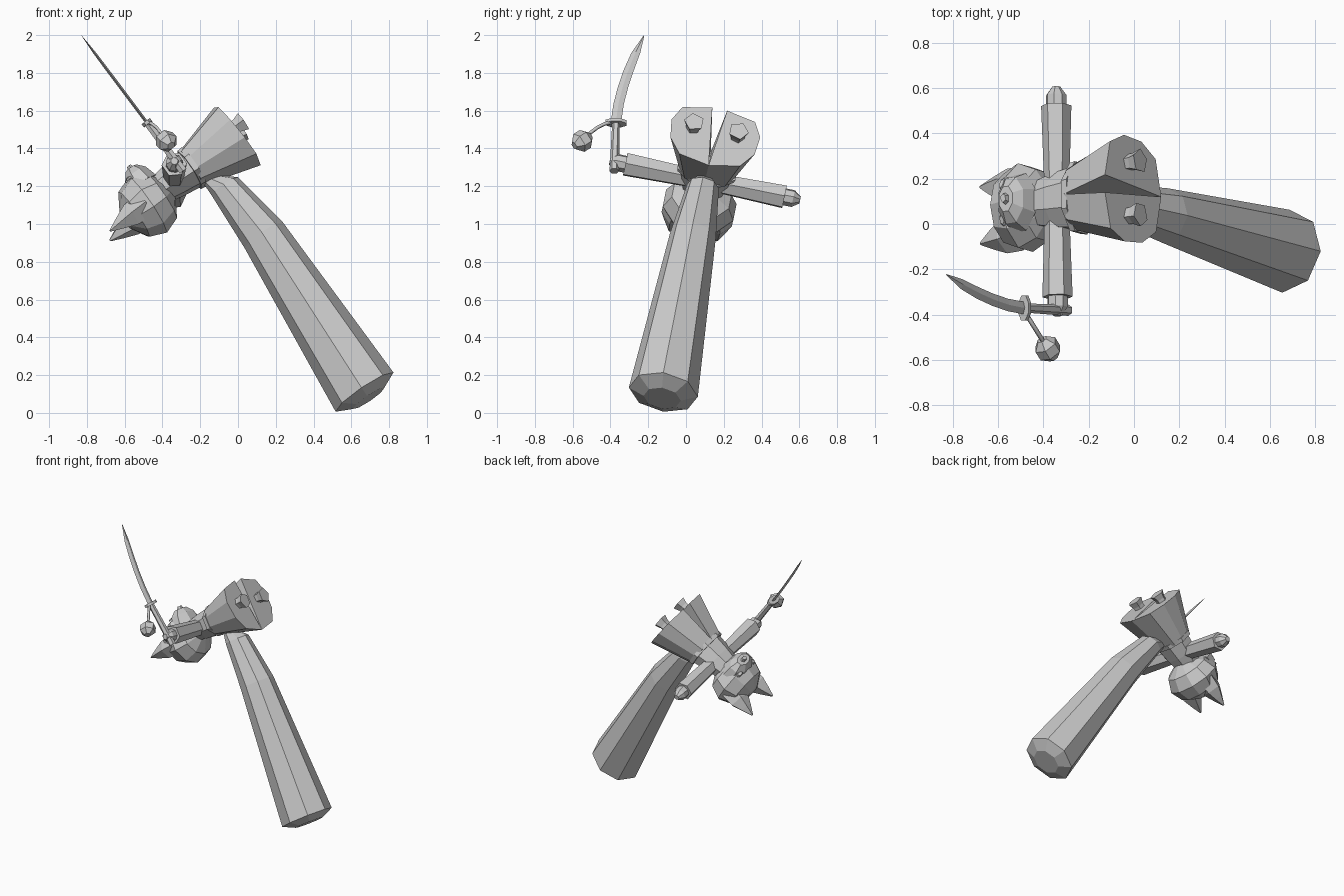
import bpy, bmesh
from math import cos, sin, pi
from mathutils import Vector, Matrix

default_cube = bpy.data.objects.get("Cube")
if default_cube:
    bpy.data.objects.remove(default_cube, do_unlink=True)

grey = bpy.data.materials.new("plain grey")
grey.use_nodes = True
grey.diffuse_color = (0.6, 0.6, 0.6, 1)
shader = grey.node_tree.nodes["Principled BSDF"]
shader.inputs["Base Color"].default_value = grey.diffuse_color


def frame(origin, up, side):
    """Matrix whose z runs along up and whose x lies close to side."""
    z_axis = Vector(up).normalized()
    y_axis = z_axis.cross(Vector(side)).normalized()
    x_axis = y_axis.cross(z_axis)
    matrix = Matrix((x_axis, y_axis, z_axis)).transposed().to_4x4()
    matrix.translation = Vector(origin)
    return matrix


def skin(name, matrix, loops):
    """Join matching loops of points into a closed faceted solid."""
    bm = bmesh.new()
    rows = [[bm.verts.new(matrix @ Vector(point)) for point in loop] for loop in loops]
    for lower, upper in zip(rows, rows[1:]):
        for i in range(len(lower)):
            bm.faces.new((lower[i - 1], lower[i], upper[i], upper[i - 1]))
    bm.faces.new(rows[0])
    bm.faces.new(rows[-1])
    bmesh.ops.recalc_face_normals(bm, faces=bm.faces)
    mesh = bpy.data.meshes.new(name)
    bm.to_mesh(mesh)
    bm.free()
    mesh.materials.append(grey)
    bpy.context.collection.objects.link(bpy.data.objects.new(name, mesh))


def loft(name, matrix, rings, sides=8, depth=1.0, turn=0.0):
    """Rings are (height, radius) with an optional shift along y."""
    angles = [2 * pi * (i + turn) / sides for i in range(sides)]
    skin(name, matrix, [[(radius * cos(a), depth * radius * sin(a) + sum(shift), height)
                         for a in angles] for height, radius, *shift in rings])


def globe(name, matrix, radius, height, sides, bands, depth=1.0):
    """Faceted ball with small flat ends."""
    tilts = [pi * (band + 0.5) / bands for band in range(bands)]
    rings = [(-height * cos(t), radius * sin(t)) for t in tilts]
    loft(name, matrix, rings, sides, depth, turn=0.5)


# The figure leans head down; in its own frame x is left, -y forward, z up
body = frame((-0.34, 0.1, 1.23), (-0.82, -0.12, -0.56), (0, 1, -0.2))
mirror = Matrix.Diagonal((-1, 1, 1, 1))

# Torso, belt and head
loft("torso", body, [(-0.13, 0.15), (0, 0.13), (0.12, 0.1)], depth=0.75, turn=0.5)
loft("belt", body, [(-0.13, 0.17), (-0.1, 0.165)], depth=0.72, turn=0.5)
head = body @ Matrix.Translation((0, 0.03, 0.19))
globe("head", head, 0.2, 0.15, sides=10, bands=5, depth=0.9)

# Broad blunt muzzle and nose point forward
muzzle = head @ frame((0, -0.1, -0.04), (0, -1, 0), (1, 0, 0))
loft("muzzle", muzzle, [(0, 0.14), (0.07, 0.11), (0.11, 0.06)], sides=8, depth=0.65, turn=0.5)
loft("nose", muzzle, [(0.1, 0.03), (0.13, 0.02)], sides=6, depth=0.7)


def trouser_loop(height, spread, depth, gap, rise):
    """Half of a rounded outline, its straight inner side nearest the middle."""
    angles = [pi * (step / 5 - 0.5) for step in range(6)]
    return [(spread * max(cos(a), 0) ** 0.6 + gap * (1 - sin(a)),
             depth * sin(a), height - rise * sin(a)) for a in angles]


for side, half in (("left", body), ("right", body @ mirror)):
    # Flared trouser leg, open down the middle, and a peg foot
    skin(side + "_trouser_leg", half,
         [trouser_loop(-0.11, 0.15, 0.11, 0, 0),
          trouser_loop(-0.41, 0.22, 0.195, 0.02, 0.015)])
    foot = half @ Matrix.Translation((0.12, -0.03, -0.38))
    loft(side + "_foot", foot, [(0, 0.035), (-0.05, 0.04), (-0.09, 0.055)], sides=5)

    # Sleeve and mitten
    arm = half @ frame((0, 0, 0), (1, 0, 0), (0, 1, 0))
    loft(side + "_sleeve", arm, [(0.06, 0.055), (0.43, 0.067)], sides=6)
    hand = arm @ Matrix.Translation((0, 0, 0.45))
    globe(side + "_hand", hand, 0.05, 0.07, sides=8, bands=4)

    # Broad pointed ear, leaning outward and back
    ear = half @ frame((0.1, 0.04, 0.22), (0.12, 0.05, 1), (1, 0, 0))
    loft(side + "_ear", ear, [(0, 0.09), (0.09, 0.08), (0.16, 0.045), (0.23, 0.006)],
         sides=5, depth=0.85)

    # Eye plate
    eye = half @ frame((0.08, -0.13, 0.2), (0.3, -1, 0.1), (1, 0.3, 0))
    loft(side + "_eye", eye, [(0, 0.03), (0.009, 0.02)], sides=6, depth=0.6)

# Heavy eight sided tail hanging below the back
root, tip = Vector((-0.07, 0.09, 1.2)), Vector((0.67, -0.12, 0.11))
length = (tip - root).length
loft("tail", frame(root, tip - root, (0, 1, 0)),
     [(-0.07, 0.045, -0.04), (0, 0.085), (0.25 * length, 0.122, 0.025),
      (length, 0.185), (length + 0.04, 0.1)])

# Curved sword held in the right hand
sword = frame((-0.29, -0.38, 1.28), (-0.6, 0.03, 0.8), (0, 1, 0))
loft("sword_handle", sword, [(0, 0.025), (0.33, 0.02)], sides=6)
loft("sword_guard", sword, [(0.31, 0.06), (0.33, 0.06)], depth=0.5, turn=0.5)


def blade_loop(t):
    """Thin diamond that bends sideways and narrows towards the point."""
    width = 0.025 * (1.1 - t ** 8)
    bend, height = 0.13 * t ** 1.6, 0.33 + 0.57 * t
    return [(bend + width * cos(a), 0.3 * width * sin(a), height)
            for a in (0, pi / 2, pi, -pi / 2)]


skin("sword_blade", sword, [blade_loop(step / 5) for step in range(6)])

# Cord and hanging bead
guard_end, bead_centre = Vector((-0.48, -0.39, 1.54)), Vector((-0.38, -0.55, 1.44))
fall = bead_centre - guard_end
cord = bpy.data.curves.new("charm_cord", "CURVE")
cord.dimensions = "3D"
cord.bevel_depth = 0.01
cord.bevel_resolution = 0
cord.materials.append(grey)
spline = cord.splines.new("POLY")
spline.points.add(4)
for i, point in enumerate(spline.points):
    t = i / 4
    sag = Vector((0, 0, 0.08 * t * (1 - t)))
    point.co = (*(guard_end + fall * t + sag), 1)
bpy.context.collection.objects.link(bpy.data.objects.new("charm_cord", cord))
globe("charm_bead", frame(bead_centre, fall, (1, 0, 0)), 0.06, 0.06, sides=6, bands=4)
